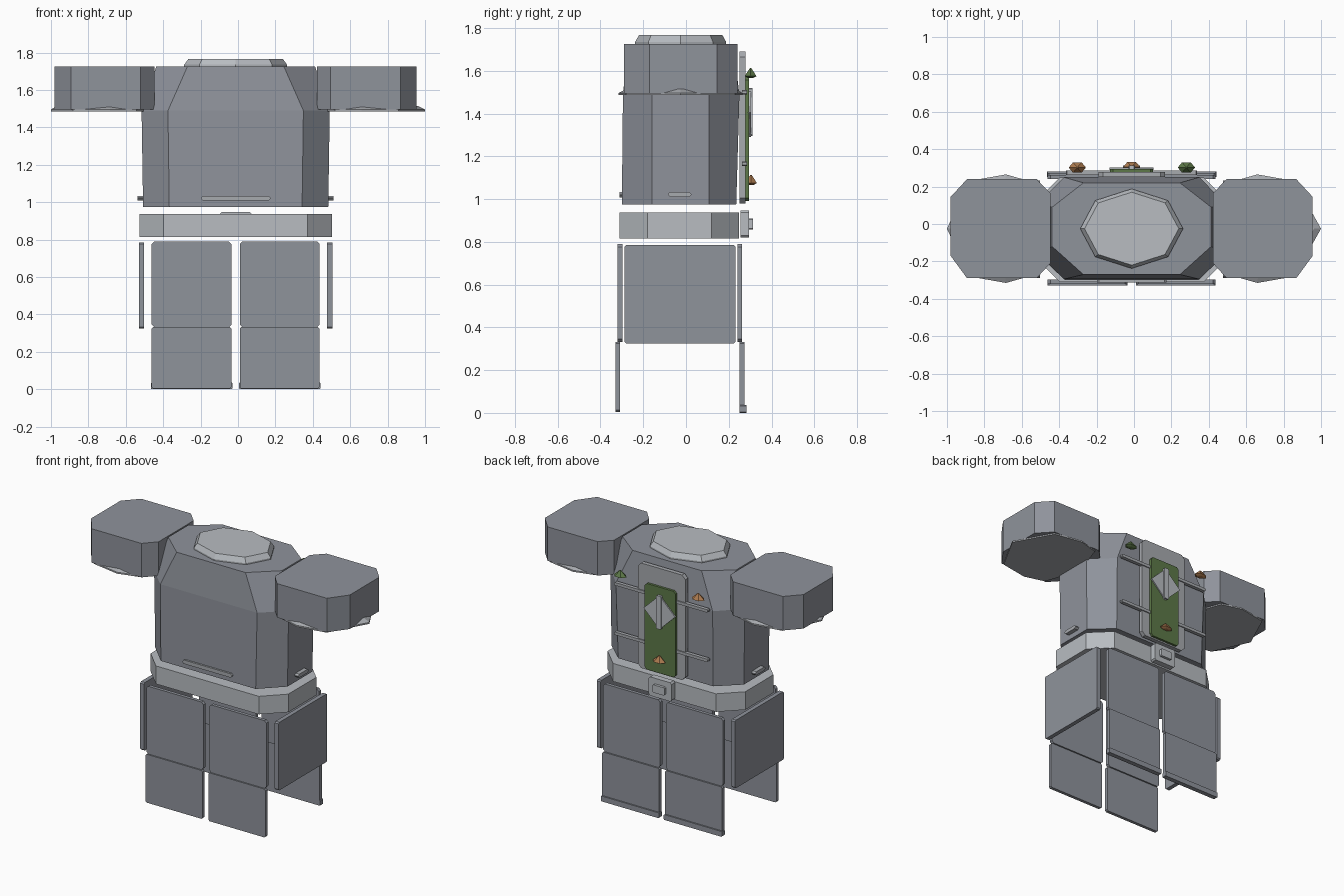
import bpy, bmesh, math

cube = bpy.data.objects.get("Cube")
if cube:
    bpy.data.objects.remove(cube, do_unlink=True)

CX = -0.0125  # mirror plane of the armour


def material(name, rgb):
    m = bpy.data.materials.new(name)
    m.use_nodes = True
    m.diffuse_color = (*rgb, 1)
    m.node_tree.nodes["Principled BSDF"].inputs["Base Color"].default_value = (*rgb, 1)
    return m


STEEL = material("steel grey", (0.275, 0.292, 0.33))
TRIM = material("trim grey", (0.39, 0.405, 0.43))
LIGHT = material("light grey", (0.48, 0.505, 0.535))
GREEN = material("moss green", (0.11, 0.19, 0.065))
COPPER = material("copper", (0.42, 0.20, 0.08))


def loft(name, rings, mat):
    """Closed solid through rings of equal point count."""
    bm = bmesh.new()
    loops = [[bm.verts.new(p) for p in ring] for ring in rings]
    n = len(loops[0])
    for a, b in zip(loops, loops[1:]):
        for i in range(n):
            j = (i + 1) % n
            bm.faces.new((a[i], a[j], b[j], b[i]))
    bm.faces.new(loops[0][::-1])
    bm.faces.new(loops[-1])
    bmesh.ops.recalc_face_normals(bm, faces=bm.faces)
    mesh = bpy.data.meshes.new(name)
    bm.to_mesh(mesh)
    bm.free()
    mesh.materials.append(mat)
    obj = bpy.data.objects.new(name, mesh)
    bpy.context.collection.objects.link(obj)
    return obj


def octagon(half, flat, y0, y1, s0, s1, z):
    """Chamfered rectangle: flat = half width of front, s0..s1 = side span."""
    pts = [(flat, y0), (half, s0), (half, s1), (flat, y1)]
    pts += [(-x, y) for x, y in reversed(pts)]
    return [(CX + x, y, z) for x, y in pts]


def panel(name, u0, u1, z0, z1, d0, d1, mat, c=0.014, axis="y"):
    """Upright plate with clipped corners, thick along the given axis."""
    prof = [(u0 + c, z0), (u1 - c, z0), (u1, z0 + c), (u1, z1 - c),
            (u1 - c, z1), (u0 + c, z1), (u0, z1 - c), (u0, z0 + c)]
    if axis == "y":
        rings = [[(u, d, z) for u, z in prof] for d in (d0, d1)]
    else:
        rings = [[(d, u, z) for u, z in prof] for d in (d0, d1)]
    return loft(name, rings, mat)


def disc(rx, ry, cx, cy, z, n):
    return [(cx + rx * math.cos(math.tau * i / n),
             cy + ry * math.sin(math.tau * i / n), z) for i in range(n)]


# Torso with sloping shoulders, neck cap and belt
loft("torso", [octagon(0.495, 0.355, -0.30, 0.235, -0.16, 0.107, 0.975),
               octagon(0.503, 0.362, -0.295, 0.25, -0.16, 0.107, 1.49),
               octagon(0.425, 0.258, -0.27, 0.22, -0.12, 0.09, 1.725)], STEEL)
loft("neck_cap", [disc(0.275, 0.213, CX, -0.025, 1.72, 8),
                  disc(0.275, 0.213, CX, -0.025, 1.735, 8),
                  disc(0.252, 0.195, CX, -0.025, 1.767, 8)], LIGHT)
loft("belt", [octagon(0.515, 0.385, -0.31, 0.248, -0.18, 0.12, z)
              for z in (0.815, 0.937)], LIGHT)

# Belt buckle
panel("buckle", CX - 0.085, CX + 0.085, 0.82, 0.947, 0.255, 0.295, LIGHT, 0.01)
panel("buckle_stud", CX - 0.045, CX + 0.045, 0.857, 0.91, 0.29, 0.313, LIGHT, 0.006)

# Trim bar on the front of the torso
panel("front_bar", CX - 0.185, CX + 0.185, 1.008, 1.034, -0.312, -0.29, TRIM, 0.01)

for s, side in ((-1, "right"), (1, "left")):
    def at(u):
        return CX + s * u

    # Shoulder block
    outline = [(0.435, -0.21), (0.508, -0.29), (0.88, -0.29), (0.968, -0.17),
               (0.968, 0.145), (0.88, 0.24), (0.508, 0.24), (0.435, 0.165)]
    loft(side + "_shoulder", [[(at(u), y, z) for u, y in outline]
                              for z in (1.495, 1.725)], STEEL)

    # Pointed rim under the shoulder, its tips sloping up to the block
    tip = 1 - s * CX
    rim = [(0.44, -0.025), (0.53, -0.275), (0.672, -0.315), (0.87, -0.28),
           (tip, -0.025), (0.87, 0.23), (0.672, 0.265), (0.53, 0.225)]
    top = [(0.7 + (u - 0.7) * 0.88, -0.025 + (y + 0.025) * 0.88) for u, y in rim]
    loft(side + "_shoulder_rim", [[(at(u), y, z) for u, y in ring] for ring, z in
                                  ((rim, 1.486), (rim, 1.496), (top, 1.515))], TRIM)

    # Trim bar and hip plate on the flank
    panel(side + "_flank_bar", -0.085, 0.025, 1.01, 1.034, at(0.485), at(0.524),
          TRIM, 0.01, "x")
    panel(side + "_hip_plate", -0.288, 0.232, 0.325, 0.785, at(0.489), at(0.518),
          STEEL, 0.008, "x")

    # Skirt plates, two tiers front and back
    a, b = sorted((at(0.022), at(0.449)))
    panel(side + "_front_upper_plate", a, b, 0.332, 0.79, -0.321, -0.298, STEEL)
    panel(side + "_back_upper_plate", a, b, 0.332, 0.79, 0.24, 0.263, STEEL)
    panel(side + "_front_lower_plate", a, b, 0.005, 0.332, -0.33, -0.308, STEEL, 0.008)
    panel(side + "_back_lower_plate", a, b, 0.005, 0.332, 0.25, 0.273, STEEL, 0.008)
    panel(side + "_back_hem", a - 0.004, b + 0.004, 0, 0.036, 0.25, 0.282, STEEL, 0.004)

# Back plate with its green inlay and cross rods
panel("back_plate", CX - 0.178, CX + 0.178, 0.98, 1.69, 0.25, 0.279, TRIM, 0.025)
panel("green_inlay", CX - 0.115, CX + 0.115, 0.99, 1.572, 0.275, 0.295, GREEN, 0.015)
for name, z in (("upper_rod", 1.5), ("lower_rod", 1.165)):
    panel(name, CX - 0.35, CX + 0.35, z - 0.01, z + 0.01, 0.262, 0.286, TRIM, 0.005)

# Diamond emblem with a raised centre bar
loft("diamond", [[(CX + 0.118, y, 1.405), (CX, y, 1.52), (CX - 0.118, y, 1.405),
                  (CX, y, 1.29)] for y in (0.29, 0.303)], LIGHT)
panel("diamond_bar", CX - 0.018, CX + 0.018, 1.295, 1.52, 0.295, 0.312, LIGHT, 0.006)

# Small pointed studs
for name, x, y, z, mat in (("green_stud", 0.28, 0.302, 1.575, GREEN),
                           ("copper_stud", -0.303, 0.302, 1.575, COPPER),
                           ("lower_stud", CX, 0.304, 1.075, COPPER)):
    loft(name, [disc(0.024, 0.016, x, y, z - 0.008, 6),
                disc(0.046, 0.032, x, y, z, 6),
                disc(0.005, 0.004, x, y, z + 0.037, 6)], mat)
